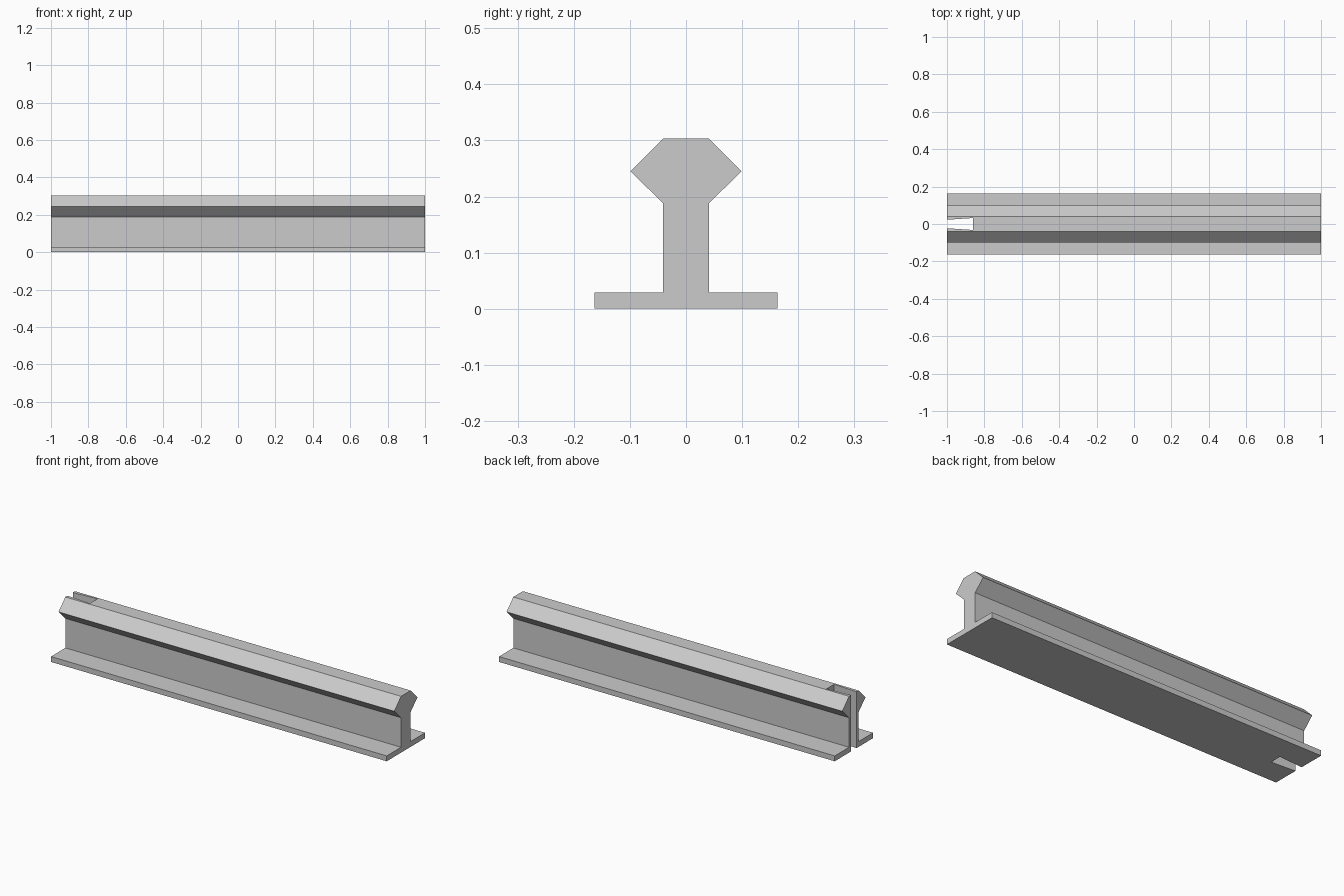
import bpy
import bmesh
from mathutils import Vector

cube = bpy.data.objects.get("Cube")
if cube:
    bpy.data.objects.remove(cube, do_unlink=True)

steel = bpy.data.materials.new("steel_grey")
steel.use_nodes = True
GREY = (0.6, 0.6, 0.6, 1)
steel.diffuse_color = GREY
steel.node_tree.nodes["Principled BSDF"].inputs["Base Color"].default_value = GREY


def extrude_profile(name, points, direction):
    """Make a closed prism from a flat outline."""
    bm = bmesh.new()
    face = bm.faces.new([bm.verts.new(p) for p in points])
    result = bmesh.ops.extrude_face_region(bm, geom=[face], use_keep_orig=True)
    moved = [v for v in result["geom"] if isinstance(v, bmesh.types.BMVert)]
    bmesh.ops.translate(bm, verts=moved, vec=Vector(direction))
    bmesh.ops.recalc_face_normals(bm, faces=bm.faces)
    mesh = bpy.data.meshes.new(name)
    bm.to_mesh(mesh)
    bm.free()
    mesh.materials.append(steel)
    obj = bpy.data.objects.new(name, mesh)
    bpy.context.collection.objects.link(obj)
    return obj


# Rail: half of the cross-section, mirrored, run along x
half = [(0.163, 0), (0.163, 0.029), (0.041, 0.029), (0.041, 0.188),
        (0.099, 0.245), (0.041, 0.303)]
outline = half + [(-y, z) for y, z in reversed(half)]
rail = extrude_profile("rail", [(-1, y, z) for y, z in outline], (2, 0, 0))

# Slot through the right end, slightly wider inside than at its mouth
slot_half = [(-1.1, 0.016), (-0.86, 0.032)]
slot_outline = slot_half + [(x, -y) for x, y in reversed(slot_half)]
slot = extrude_profile("slot_cutter", [(x, y, -0.1) for x, y in slot_outline], (0, 0, 0.6))
slot.hide_render = True

cut = rail.modifiers.new("end_slot", 'BOOLEAN')
cut.operation = 'DIFFERENCE'
cut.solver = 'EXACT'
cut.object = slot

# Apply the cut and drop the cutter
bpy.context.view_layer.objects.active = rail
rail.select_set(True)
bpy.ops.object.modifier_apply(modifier=cut.name)
bpy.data.objects.remove(slot, do_unlink=True)
